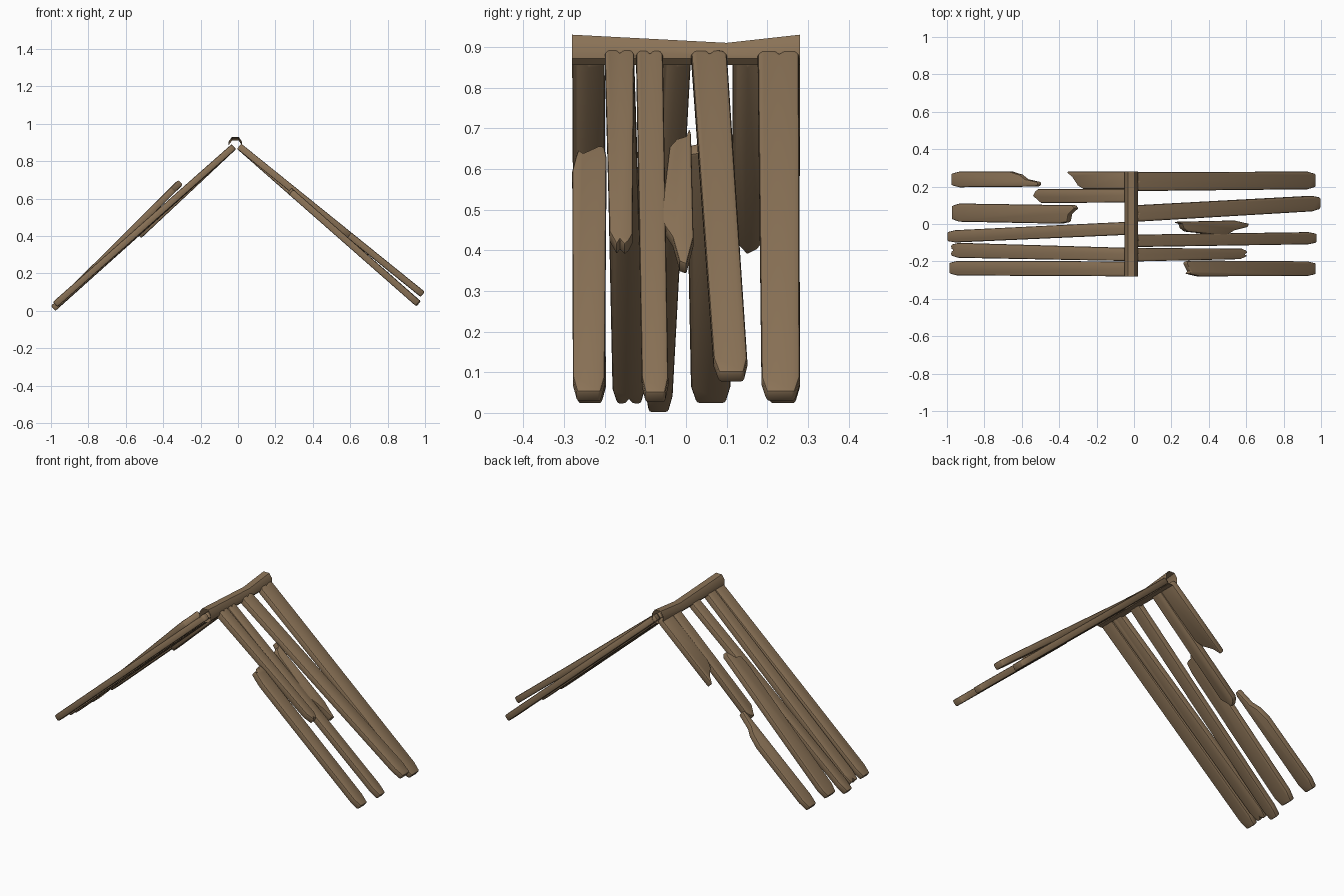
import bpy, bmesh
from mathutils import Vector

if "Cube" in bpy.data.objects:
    bpy.data.objects.remove(bpy.data.objects["Cube"])

wood = bpy.data.materials.new("weathered_brown_wood")
wood.diffuse_color = (0.258, 0.171, 0.095, 1)
wood.use_nodes = True
wood.node_tree.nodes["Principled BSDF"].inputs["Base Color"].default_value = wood.diffuse_color

T = 0.036  # plank thickness


def finish(bm, name, bevel):
    bmesh.ops.recalc_face_normals(bm, faces=bm.faces[:])
    me = bpy.data.meshes.new(name)
    bm.to_mesh(me)
    bm.free()
    me.materials.append(wood)
    ob = bpy.data.objects.new(name, me)
    bpy.context.collection.objects.link(ob)
    bpy.context.view_layer.objects.active = ob
    ob.select_set(True)
    if bevel:
        m = ob.modifiers.new("worn_edges", 'BEVEL')
        m.width = bevel
        m.segments = 2
        m.limit_method = 'ANGLE'
        m.angle_limit = 1.0
        bpy.ops.object.modifier_apply(modifier=m.name)
    bpy.ops.object.shade_smooth_by_angle(angle=0.7)
    ob.select_set(False)
    return ob


# End shapes: (distance back from the tip, fraction across the width)
SAWN = [(0.055, 0), (0, 0.13), (0, 0.87), (0.055, 1)]
RIDGE = [(0.015, 0), (0, 0.12), (0, 0.42), (0.012, 0.52), (0, 0.65), (0, 0.9), (0.015, 1)]


def plank(name, a, b, ya, yb, end_a=RIDGE, end_b=SAWN):
    """Plank from a to b (x, z centre line); ya, yb are y ranges at the ends."""
    A, B = Vector((a[0], 0, a[1])), Vector((b[0], 0, b[1]))
    L = (B - A).length
    d = (B - A) / L
    n = Vector((-d.z, 0, d.x))
    if n.z < 0:
        n = -n
    pts = [(s, v) for s, v in end_a] + [(L - s, v) for s, v in reversed(end_b)]
    bm = bmesh.new()
    rings = []
    for side in (-T / 2, T / 2):
        ring = []
        for s, v in pts:
            k = s / L
            y0 = ya[0] + (yb[0] - ya[0]) * k
            y1 = ya[1] + (yb[1] - ya[1]) * k
            p = A + d * s + n * side
            p.y = y0 + (y1 - y0) * v
            ring.append(bm.verts.new(p))
        bm.faces.new(ring)
        rings.append(ring)
    for i in range(len(pts)):
        j = (i + 1) % len(pts)
        bm.faces.new((rings[0][i], rings[0][j], rings[1][j], rings[1][i]))
    return finish(bm, name, 0.008)


# Slope lines
RA, RB = (0.006, 0.88), (0.962, 0.04)
LA, LB = (-0.022, 0.878), (-0.968, 0.034)


def on(a, b, x):
    return (x, a[1] + (b[1] - a[1]) * (x - a[0]) / (b[0] - a[0]))


# Right slope
plank("right_plank_broken_top", on(RA, RB, 0.275), RB, (-0.28, -0.195), (-0.278, -0.2),
      [(0.09, 0), (0.04, 0.1), (0.01, 0.18), (0.025, 0.32), (0, 0.75), (0, 0.93), (0.04, 1)])
plank("right_plank_broken_bottom", RA, (0.598, 0.402), (-0.2, -0.128), (-0.187, -0.132), RIDGE,
      [(0.05, 0), (0, 0.3), (0.02, 0.45), (0, 0.65), (0.015, 0.85), (0.04, 1)])
plank("right_plank_middle", RA, (0.966, 0.038), (-0.123, -0.057), (-0.108, -0.043))
plank("right_plank_fragment", on(RA, RB, 0.225), on(RA, RB, 0.605), (-0.035, 0.012), (-0.075, 0.02),
      [(0.07, 0), (0.04, 0.3), (0.03, 0.75), (0, 0.92), (0.02, 1)],
      [(0.165, 0), (0.10, 0.4), (0.01, 0.62), (0, 0.8), (0.1, 1)])
plank("right_plank_slanted", RA, (0.988, 0.088), (0.012, 0.1), (0.07, 0.153))
plank("right_plank_back", RA, RB, (0.176, 0.278), (0.186, 0.28))

# Left slope
plank("left_plank_front", LA, (-0.978, 0.034), (-0.28, -0.2), (-0.275, -0.197))
plank("left_plank_second", LA, LB, (-0.198, -0.128), (-0.18, -0.1), RIDGE,
      [(0.05, 0), (0, 0.13), (0, 0.4), (0.015, 0.5), (0, 0.6), (0, 0.87), (0.05, 1)])
plank("left_plank_slanted", LA, (-0.988, 0.0135), (-0.057, 0.012), (-0.1, -0.035))
plank("left_plank_lifted", (-0.305, 0.69), (-0.965, 0.034), (0.0, 0.1), (0.013, 0.11),
      [(0.12, 0), (0.06, 0.1), (0.05, 0.5), (0, 0.85), (0.02, 1)])
plank("left_plank_sunken", LA, (-0.532, 0.4), (0.115, 0.187), (0.112, 0.187), RIDGE,
      [(0.06, 0), (0.02, 0.35), (0, 0.5), (0.02, 0.85), (0.04, 1)])
plank("left_plank_back_lower", on(LA, LB, -0.505), LB, (0.2, 0.28), (0.196, 0.28),
      [(0.02, 0), (0, 0.08), (0, 0.3), (0.09, 0.5), (0.13, 0.8), (0.2, 1)])
plank("left_plank_back_upper", LA, on(LA, LB, -0.35), (0.187, 0.28), (0.187, 0.28), RIDGE,
      [(0.12, 0), (0.08, 0.2), (0.04, 0.7), (0, 0.95), (0.01, 1)])

# Ridge cap: open chamfered tube with a sagging top
section = [(-0.05, 0.872), (-0.05, 0.905), (-0.033, 1), (0.004, 1),
           (0.021, 0.905), (0.021, 0.872), (0.004, 0.855), (-0.033, 0.855)]
bm = bmesh.new()
rows = []
for y, top in ((-0.28, 0.93), (0.1, 0.91), (0.28, 0.93)):
    rows.append([bm.verts.new((x, y, top if z == 1 else (z + top - 0.93 if z > 0.9 else z)))
                 for x, z in section])
for r, q in zip(rows, rows[1:]):
    for i in range(8):
        j = (i + 1) % 8
        bm.faces.new((r[i], r[j], q[j], q[i]))
finish(bm, "ridge_beam", 0)
